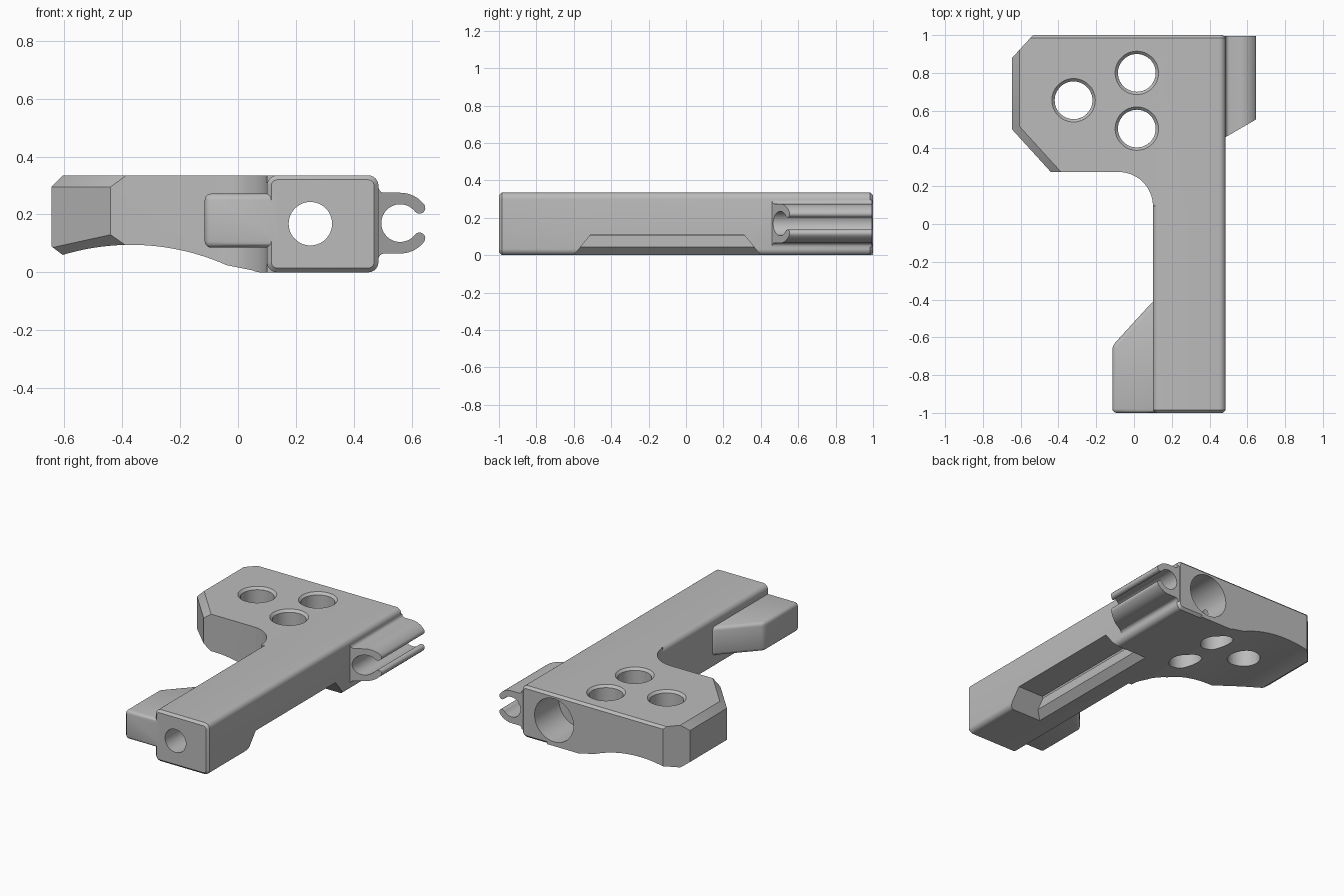
import bpy, bmesh, math
from mathutils import Vector

cube = bpy.data.objects.get("Cube")
if cube:
    bpy.data.objects.remove(cube)

grey = bpy.data.materials.new("plain grey")
grey.use_nodes = True
grey.diffuse_color = (0.5, 0.5, 0.5, 1)
grey.node_tree.nodes["Principled BSDF"].inputs["Base Color"].default_value = grey.diffuse_color


def arc(cx, cy, r, a0, a1, n):
    steps = [math.radians(a0 + (a1 - a0) * i / n) for i in range(n + 1)]
    return [(cx + r * math.cos(a), cy + r * math.sin(a)) for a in steps]


def prism(name, points, axis, low, high, cuts=(), bevel=0, segments=1, caps_only=False):
    """Extrude a closed outline along an axis, trim by planes, bevel."""
    place = {"x": lambda a, b, c: (c, a, b), "y": lambda a, b, c: (a, c, b),
             "z": lambda a, b, c: (a, b, c)}[axis]
    bm = bmesh.new()
    base = bm.faces.new([bm.verts.new(place(a, b, low)) for a, b in points])
    out = bmesh.ops.extrude_face_region(bm, geom=[base], use_keep_orig=True)
    shift = Vector(place(0, 0, high - low))
    top = [g for g in out["geom"] if isinstance(g, bmesh.types.BMVert)]
    bmesh.ops.translate(bm, vec=shift, verts=top)
    for co, normal in cuts:
        geom = bm.verts[:] + bm.edges[:] + bm.faces[:]
        cut = bmesh.ops.bisect_plane(bm, geom=geom, dist=1e-6, plane_co=co,
                                     plane_no=normal, clear_outer=True)
        rim = [g for g in cut["geom_cut"] if isinstance(g, bmesh.types.BMEdge)]
        if rim:
            bmesh.ops.edgeloop_fill(bm, edges=rim)
    bmesh.ops.recalc_face_normals(bm, faces=bm.faces[:])
    if bevel:
        edges = bm.edges[:]
        if caps_only:
            k = "xyz".index(axis)
            edges = [e for e in edges if abs(e.verts[0].co[k] - e.verts[1].co[k]) < 1e-5]
        bmesh.ops.bevel(bm, geom=edges, offset=bevel, segments=segments,
                        profile=0.5, affect="EDGES", clamp_overlap=True)
    mesh = bpy.data.meshes.new(name)
    bm.to_mesh(mesh)
    bm.free()
    mesh.materials.append(grey)
    ob = bpy.data.objects.new(name, mesh)
    bpy.context.collection.objects.link(ob)
    return ob


def combine(target, other, operation):
    mod = target.modifiers.new(operation.lower(), "BOOLEAN")
    mod.operation, mod.object, mod.solver = operation, other, "EXACT"
    other.hide_render = True
    bpy.context.view_layer.objects.active = target
    bpy.ops.object.modifier_apply(modifier=mod.name)
    bpy.data.objects.remove(other)


# Long bar with rounded edges and chamfered ends
X0, X1, TOP, R = 0.10, 0.485, 0.335, 0.035
section = (arc(X1 - R, TOP - R, R, 0, 90, 6) + arc(X0 + R, TOP - R, R, 90, 180, 6)
           + arc(X0 + R, R, R, 180, 270, 6) + arc(X1 - R, R, R, 270, 360, 6))
body = prism("bracket_body", section, "y", -1, 1, bevel=0.015, caps_only=True)

# Wide head plate with chamfered outer edges and a filleted inner corner
outline = ([(0.3, 1), (-0.535, 1), (-0.645, 0.88), (-0.645, 0.5), (-0.44, 0.275)]
           + arc(-0.08, 0.095, 0.18, 90, 0, 16) + [(0.3, 0.095)])
diagonal = Vector((-0.74, -0.674, 0))
edge_a, edge_b = Vector((-0.645, 0.5, 0.085)), Vector((-0.44, 0.275, 0.13))
inner = Vector((-0.39, 0.275, 0.095))
under = (edge_b - edge_a).cross(inner - edge_a)
if under.z > 0:
    under.negate()
head = prism("head_plate", outline, "z", 0, TOP, cuts=[
    ((-0.645, 0, 0.295), (-1, 0, 1)),
    ((-0.645, 0.5, 0.295), diagonal + Vector((0, 0, 1))),
    ((-0.645, 0, 0.09), (-0.75, 0, -1)),
    (edge_a, under),
    ((0, 1, 0.32), (0, 1, 1))])

# Shallow arch under the head
arch_curve = arc(-0.37, -0.72, 0.815, 107, 66, 24) + arc(0.08, 0.07, 0.07, 244, 270, 5)
arch = prism("arch_cutter", [(-0.8, -0.2), (-0.8, 0.0)] + arch_curve + [(0.08, -0.2)],
             "y", 0, 1.2)
combine(head, arch, "DIFFERENCE")
combine(body, head, "UNION")

# Side lug near the front
lug = prism("side_lug", [(0.16, -1), (-0.115, -1), (-0.115, -0.645), (0.1, -0.41), (0.16, -0.41)],
            "z", 0.085, 0.272, bevel=0.022, segments=3)
combine(body, lug, "UNION")

# Open C-shaped clip along the back of the side
CX, CZ = 0.56, 0.17
tip_a = math.radians(38)
tip = (CX + 0.085 * math.cos(tip_a), 0.085 * math.sin(tip_a))
upper = ([(0.46, 0.125), (0.485, 0.125)] + arc(0.505, 0.125, 0.02, 180, 270, 4)
         + arc(CX, 0, 0.105, 90, 38, 10) + arc(tip[0], tip[1], 0.02, 38, -142, 8)[1:-1]
         + arc(CX, 0, 0.065, 38, 180, 18))
full = [(x, CZ + z) for x, z in upper] + [(x, CZ - z) for x, z in reversed(upper[:-1])]
clip = prism("side_clip", full, "y", 0.4, 0.995,
             cuts=[((0.485, 0.46, 0), (0.09, -0.155, 0))])
combine(body, clip, "UNION")

# Relief along the lower outer edge
relief = prism("relief_cutter", [(0.195, -0.05), (0.29, 0.045), (0.29, 0.11), (0.6, 0.11), (0.6, -0.05)],
               "y", -0.7, 0.5, cuts=[((0, -0.6, 0), (0, -0.11, 0.09)),
                                     ((0, 0.4, 0), (0, 0.11, 0.09))])
combine(body, relief, "DIFFERENCE")

# Lengthwise bore and its wider mouth at the back
for radius, start in ((0.075, -1.1), (0.14, 0.75)):
    bore = prism("bore_cutter", arc(0.25, 0.168, radius, 0, 352.5, 47), "y", start, 1.1)
    combine(body, bore, "DIFFERENCE")

# Three vertical holes with chamfered rims
for x, y in ((-0.32, 0.655), (0.015, 0.8), (0.015, 0.505)):
    hole = prism("hole_cutter", arc(x, y, 0.1, 0, 352.5, 47), "z", -0.1, 0.5)
    combine(body, hole, "DIFFERENCE")
    rim = prism("rim_cutter", arc(x, y, 0.13, 0, 352.5, 47), "z", TOP - 0.015, TOP + 0.015)
    for v in rim.data.vertices:
        if v.co.z < TOP:
            v.co.x, v.co.y = x + (v.co.x - x) * 0.77, y + (v.co.y - y) * 0.77
    combine(body, rim, "DIFFERENCE")

bpy.ops.object.select_all(action="DESELECT")
body.select_set(True)
bpy.context.view_layer.objects.active = body
bpy.ops.object.shade_smooth_by_angle(angle=math.radians(30))
